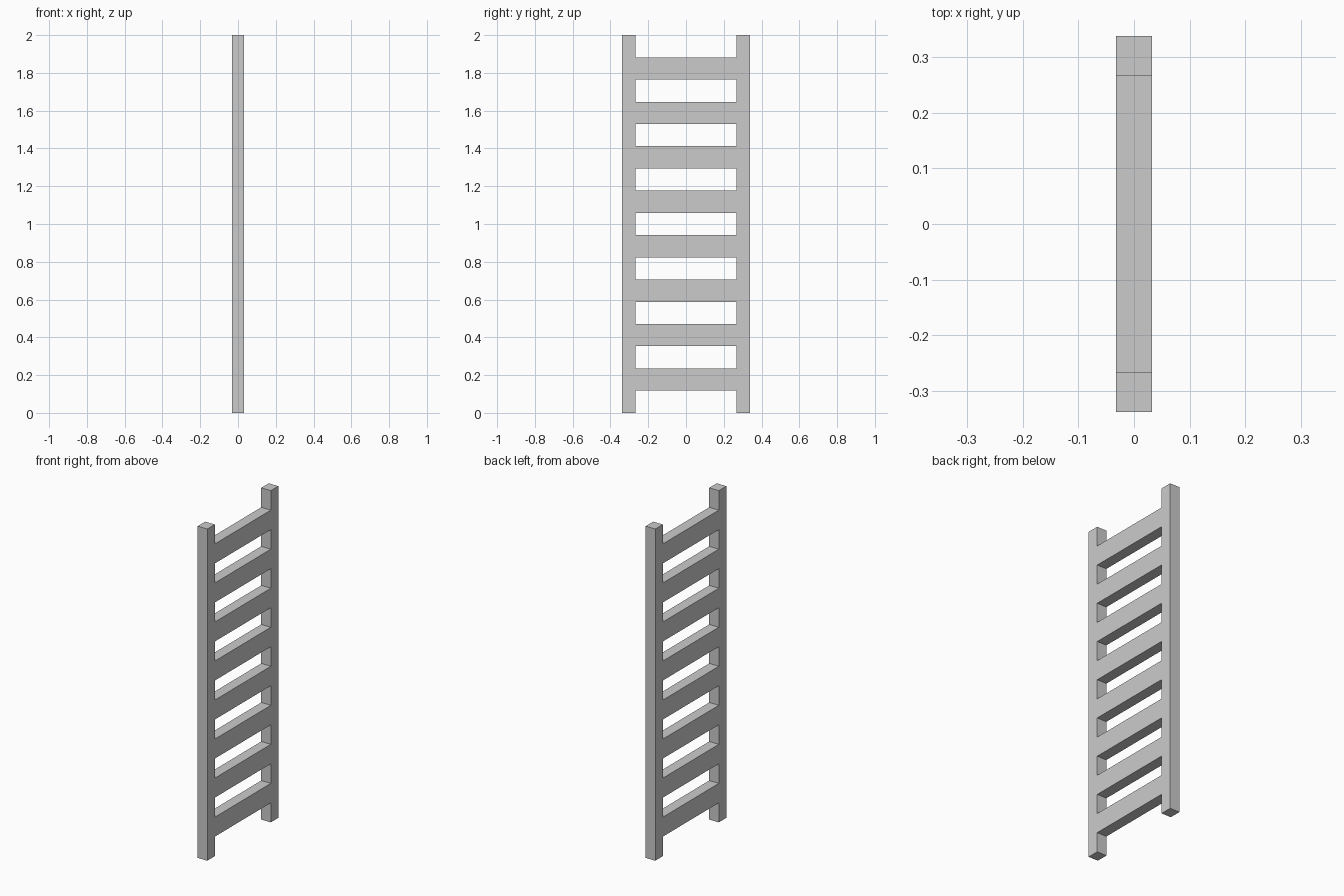
import bpy
import bmesh

cube = bpy.data.objects.get("Cube")
if cube:
    bpy.data.objects.remove(cube, do_unlink=True)

HEIGHT = 2.0
ROWS = 17                 # alternating gaps and rungs, gap at both ends
STEP = HEIGHT / ROWS
HALF_DEPTH = 0.032
OUTER, INNER = 0.338, 0.267

grey = bpy.data.materials.new("light grey")
grey.use_nodes = True
colour = (0.6, 0.6, 0.6, 1)
grey.diffuse_color = colour
grey.node_tree.nodes["Principled BSDF"].inputs["Base Color"].default_value = colour


# One flat outline of rails and rungs, made of cells that share edges
bm = bmesh.new()
columns = (-OUTER, -INNER, INNER, OUTER)
grid = [[bm.verts.new((-HALF_DEPTH, y, row * STEP)) for y in columns]
        for row in range(ROWS + 1)]
for row in range(ROWS):
    low, high = grid[row], grid[row + 1]
    for col in range(len(columns) - 1):
        if col != 1 or row % 2 == 1:      # rails everywhere, rungs on odd rows
            bm.faces.new((low[col], low[col + 1], high[col + 1], high[col]))

# Thickness
result = bmesh.ops.extrude_face_region(bm, geom=bm.faces[:])
moved = [v for v in result["geom"] if isinstance(v, bmesh.types.BMVert)]
bmesh.ops.translate(bm, verts=moved, vec=(2 * HALF_DEPTH, 0, 0))

# Closed shell: restore the starting side if the extrusion consumed it
bmesh.ops.holes_fill(bm, edges=[e for e in bm.edges if e.is_boundary], sides=4)
bmesh.ops.recalc_face_normals(bm, faces=bm.faces[:])

mesh = bpy.data.meshes.new("ladder")
bm.to_mesh(mesh)
bm.free()
mesh.materials.append(grey)
ladder = bpy.data.objects.new("ladder", mesh)
bpy.context.collection.objects.link(ladder)
